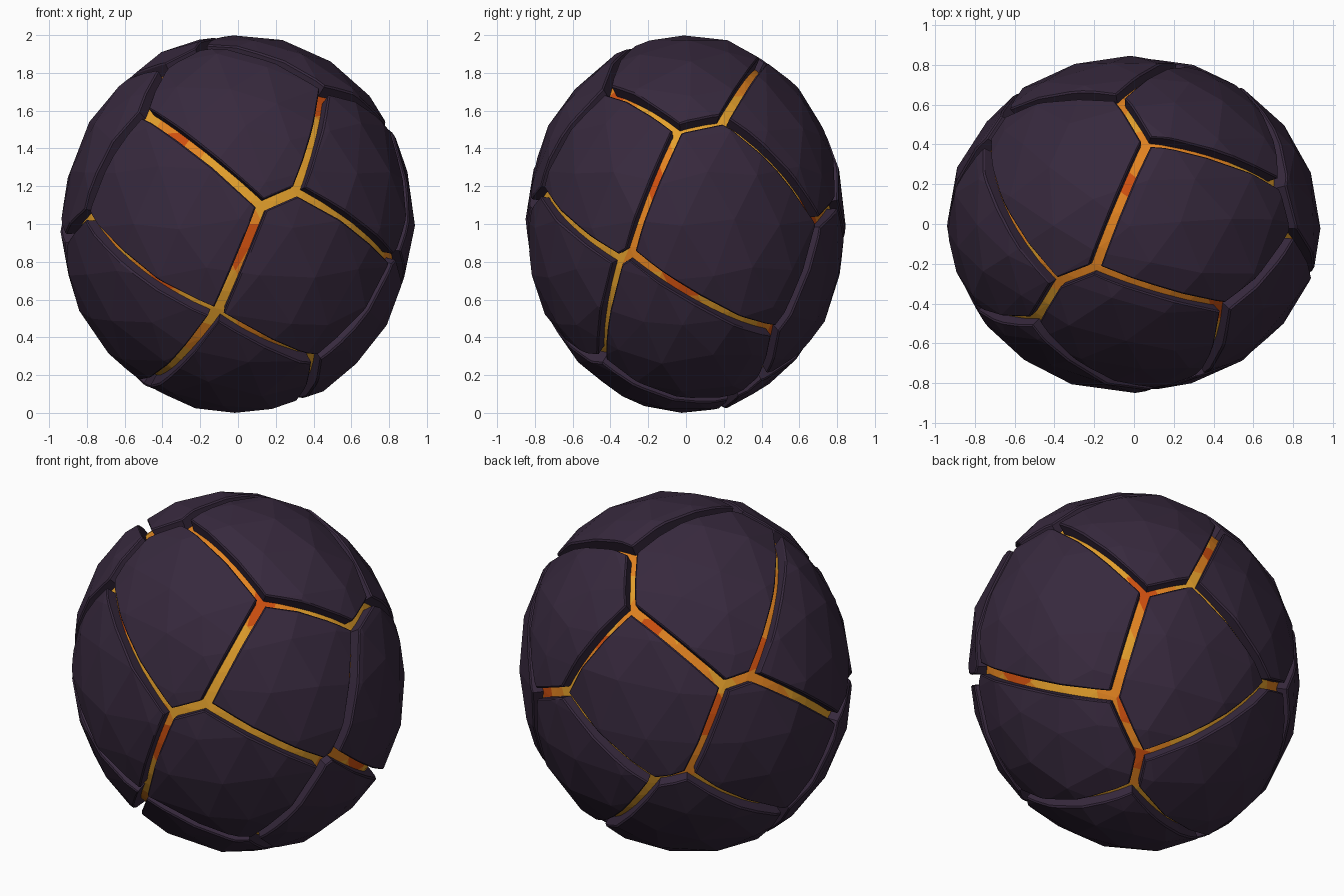
import bpy, bmesh, random
from mathutils import Vector

old = bpy.data.objects.get("Cube")
if old:
    bpy.data.objects.remove(old, do_unlink=True)


def material(name, r, g, b):
    mat = bpy.data.materials.new(name)
    mat.use_nodes = True
    mat.diffuse_color = (r, g, b, 1)
    mat.node_tree.nodes["Principled BSDF"].inputs["Base Color"].default_value = (r, g, b, 1)
    return mat


rock = material("dark_plum_rock", .038, .022, .047)
glow = [material("amber_glow", .77, .35, .025),
        material("orange_glow", .77, .23, .015),
        material("red_hot_glow", .62, .08, .005)]


def vectors(*rows):
    return [Vector(row) for row in rows]


# Plate directions, arranged in a spiral from top to bottom
seeds = vectors(
    (.395, 0, .948), (-.48, .32, .837), (.063, -.742, .66), (.469, .66, .565),
    (-.87, -.06, .48), (.725, -.56, .33), (-.21, .898, .2), (-.445, -.872, .074),
    (1, .317, -.056), (-.878, .361, -.168), (.475, -.782, -.32), (.17, .86, -.37),
    (-.711, -.469, -.593), (.747, -.056, -.686), (-.398, .505, -.792), (-.08, -.34, -.99))

# Places where the core glows red, and others where it is only orange
hot_spots = vectors(
    (.03, -.97, -.1), (-.39, -.78, .45), (.5, -.48, .72), (.95, -.18, .2),
    (.95, 0, -.3), (-.03, .24, .97), (.53, .85, .01), (-.2, .82, .53),
    (-.65, .74, .12), (.5, .62, -.6), (.28, .45, -.85), (-.45, -.83, -.24),
    (-.76, .45, .47), (.05, .93, .37))
warm_spots = vectors(
    (.5, .4, .77), (-.65, 0, .75), (-.72, .25, .6), (.15, -.8, -.6),
    (-.3, -.7, -.65), (-.75, -.62, -.05), (-.85, .42, .2), (.65, .62, -.43),
    (.92, -.3, -.15), (-.45, .75, .42), (-.54, .82, -.2))

RADII = Vector((.942, .852, 1.01))
HALF_GAP, CHAMFER = .027, .01


def finish(bm, name, mats):
    # Egg-shaped rock, resting on the ground
    bmesh.ops.scale(bm, vec=RADII, verts=bm.verts[:])
    bmesh.ops.translate(bm, vec=(0, 0, 1), verts=bm.verts[:])
    mesh = bpy.data.meshes.new(name)
    bm.to_mesh(mesh)
    bm.free()
    for mat in mats:
        mesh.materials.append(mat)
    bpy.context.collection.objects.link(bpy.data.objects.new(name, mesh))


def extrude_rim(bm, move):
    rim = [e for e in bm.edges if e.is_boundary]
    new = bmesh.ops.extrude_edge_only(bm, edges=rim)["geom"]
    for v in new:
        if isinstance(v, bmesh.types.BMVert):
            v.co = move(v.co)


def build_plate(index, seed):
    bm = bmesh.new()
    bmesh.ops.create_icosphere(bm, subdivisions=3, radius=1)
    # Uneven rock surface, the same for every plate so neighbours line up
    rng = random.Random(4)
    for v in bm.verts:
        v.co += Vector([rng.uniform(-.035, .035) for _ in range(3)])
        v.co = v.co.normalized() * rng.uniform(.988, 1.003)
    # Trim the shell back to this plate's own region
    for other in seeds:
        if other is not seed:
            out = (other - seed).normalized()
            bmesh.ops.bisect_plane(bm, geom=bm.verts[:] + bm.edges[:] + bm.faces[:],
                                   plane_co=-out * (HALF_GAP + CHAMFER),
                                   plane_no=out, clear_outer=True)
    bmesh.ops.remove_doubles(bm, verts=bm.verts[:], dist=.008)
    axis = seed.normalized()

    def chamfer(co):
        side = (co - axis * co.dot(axis)).normalized()
        return (co + side * CHAMFER) * .987

    extrude_rim(bm, chamfer)
    extrude_rim(bm, lambda co: co * .9)
    bmesh.ops.recalc_face_normals(bm, faces=bm.faces[:])
    finish(bm, f"rock_plate_{index + 1}", [rock])


for i, s in enumerate(seeds):
    build_plate(i, s)


def nearest(way, spots):
    return min((way - s.normalized()).length for s in spots)


# Molten core seen through the cracks: red patches fading through orange to amber
bm = bmesh.new()
bmesh.ops.create_icosphere(bm, subdivisions=4, radius=.916)
for f in bm.faces:
    way = f.calc_center_median().normalized()
    heat = nearest(way, hot_spots)
    if heat < .11:
        f.material_index = 2
    elif heat < .22 or nearest(way, warm_spots) < .14 or way.z > .8:
        f.material_index = 1
finish(bm, "molten_core", glow)
